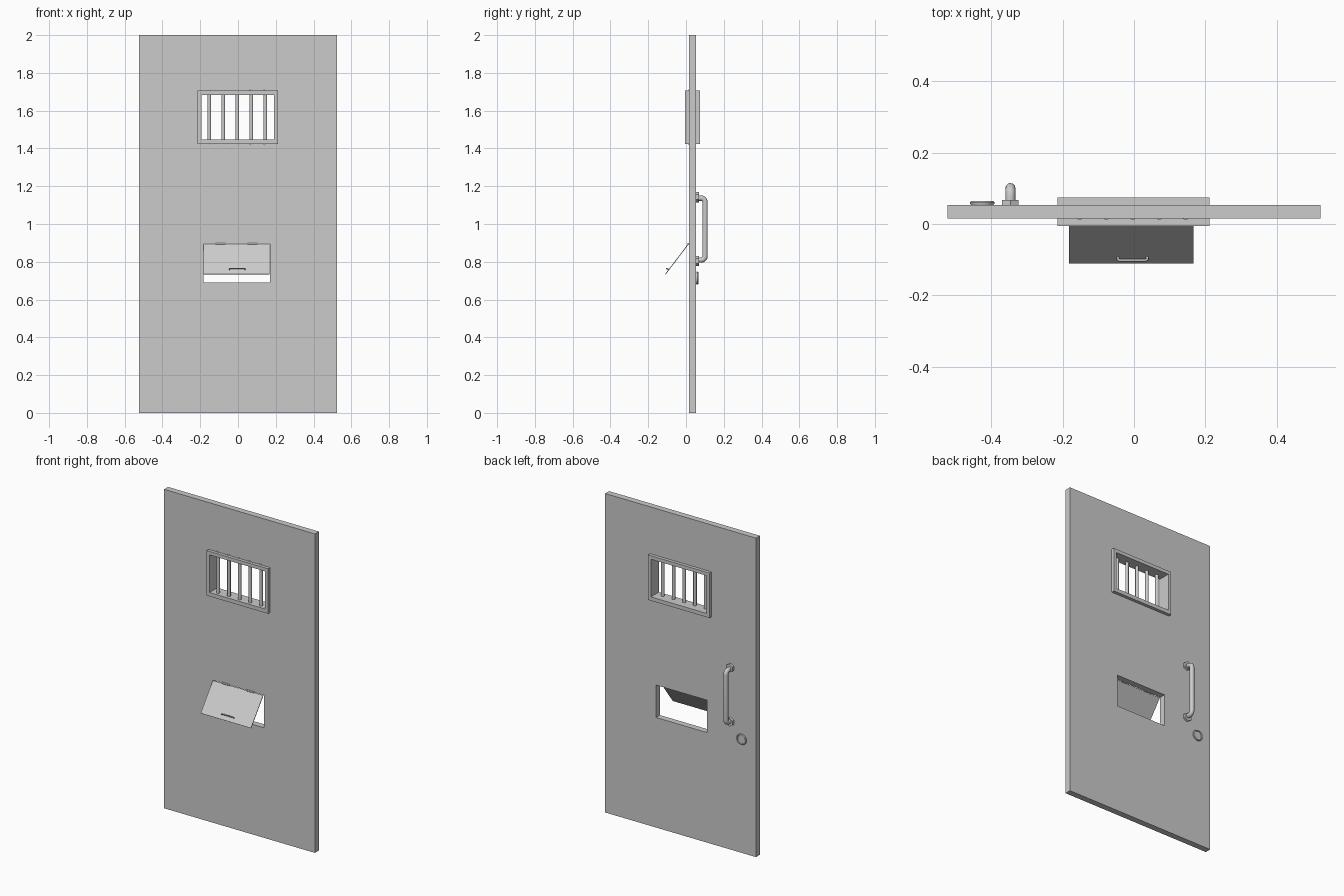
import bpy, bmesh, math
from mathutils import Matrix, Vector

if "Cube" in bpy.data.objects:
    bpy.data.objects.remove(bpy.data.objects["Cube"])


def add_object(name, bm, smooth=False):
    bmesh.ops.recalc_face_normals(bm, faces=bm.faces)
    mesh = bpy.data.meshes.new(name)
    bm.to_mesh(mesh)
    bm.free()
    ob = bpy.data.objects.new(name, mesh)
    bpy.context.collection.objects.link(ob)
    if smooth:
        bpy.ops.object.select_all(action='DESELECT')
        ob.select_set(True)
        bpy.context.view_layer.objects.active = ob
        bpy.ops.object.shade_smooth_by_angle(angle=math.radians(35))
    return ob


def box(name, x0, x1, y0, y1, z0, z1):
    bm = bmesh.new()
    m = Matrix.Translation(((x0 + x1) / 2, (y0 + y1) / 2, (z0 + z1) / 2))
    m = m @ Matrix.Diagonal((x1 - x0, y1 - y0, z1 - z0, 1))
    bmesh.ops.create_cube(bm, size=1, matrix=m)
    return add_object(name, bm)


def cylinder(name, a, b, r, sides=20):
    a, b = Vector(a), Vector(b)
    rot = (b - a).to_track_quat('Z', 'Y').to_matrix().to_4x4()
    bm = bmesh.new()
    bmesh.ops.create_cone(bm, cap_ends=True, segments=sides, radius1=r, radius2=r,
                          depth=(b - a).length, matrix=Matrix.Translation((a + b) / 2) @ rot)
    return add_object(name, bm, sides > 8)


def lathe_y(name, profile, cx, cz, sides=32):
    # Profile of (radius, y) spun about the y axis
    bm = bmesh.new()
    vs = [bm.verts.new((cx + r, y, cz)) for r, y in profile]
    es = [bm.edges.new(p) for p in zip(vs, vs[1:])]
    bmesh.ops.spin(bm, geom=vs + es, cent=(cx, 0, cz), axis=(0, 1, 0),
                   angle=2 * math.pi, steps=sides)
    bmesh.ops.remove_doubles(bm, verts=bm.verts, dist=1e-5)
    return add_object(name, bm, True)


def u_handle(name, x_axis, out, origin, length, depth, bend, r):
    # U-shaped rod with rounded corners, centred on origin
    half = length / 2
    pts = [(-half, 0)]
    for cx, start in ((-half + bend, math.pi), (half - bend, math.pi / 2)):
        for i in range(7):
            t = start - i * math.pi / 12
            pts.append((cx + bend * math.cos(t), depth - bend + bend * math.sin(t)))
    pts.append((half, 0))
    curve = bpy.data.curves.new(name, 'CURVE')
    curve.dimensions = '3D'
    curve.bevel_depth = r
    curve.bevel_resolution = 4
    curve.use_fill_caps = True
    sp = curve.splines.new('POLY')
    sp.points.add(len(pts) - 1)
    for p, (u, v) in zip(sp.points, pts):
        p.co = (*(Vector(origin) + u * Vector(x_axis) + v * Vector(out)), 1)
    ob = bpy.data.objects.new(name, curve)
    bpy.context.collection.objects.link(ob)
    return ob


# Door panel with two openings
panel = box("door_panel", -0.523, 0.523, 0.015, 0.054, 0, 2)
for hole in ((-0.205, 0.202, 1.437, 1.695), (-0.182, 0.17, 0.69, 0.893)):
    cutter = box("cutter", hole[0], hole[1], -0.1, 0.2, hole[2], hole[3])
    mod = panel.modifiers.new("opening", 'BOOLEAN')
    mod.operation, mod.solver, mod.object = 'DIFFERENCE', 'EXACT', cutter
    bpy.ops.object.select_all(action='DESELECT')
    bpy.context.view_layer.objects.active = panel
    panel.select_set(True)
    bpy.ops.object.modifier_apply(modifier=mod.name)
    bpy.data.objects.remove(cutter)

# Window frame: one mitred rectangular ring
bm = bmesh.new()
rings = []
for x0, x1, z0, z1, y in ((-0.215, 0.212, 1.424, 1.706, -0.005), (-0.215, 0.212, 1.424, 1.706, 0.074),
                          (-0.194, 0.191, 1.448, 1.684, 0.074), (-0.194, 0.191, 1.448, 1.684, -0.005)):
    rings.append([bm.verts.new((x, y, z)) for x, z in ((x0, z0), (x1, z0), (x1, z1), (x0, z1))])
for i in range(4):
    a, b = rings[i], rings[(i + 1) % 4]
    for j in range(4):
        k = (j + 1) % 4
        bm.faces.new((a[j], a[k], b[k], b[j]))
add_object("window_frame", bm)

# Window bars, poking slightly through the frame
for i in range(5):
    x = -0.152 + i * 0.0742
    cylinder(f"window_bar_{i + 1}", (x, 0.022, 1.418), (x, 0.022, 1.711), 0.010)

# Food flap, swung open about its top edge
swing = Matrix.Translation((0, 0.012, 0.893)) @ Matrix.Rotation(-0.65, 4, 'X')
flap = box("food_flap", -0.182, 0.167, -0.002, 0.002, -0.2, 0)
flap.matrix_world = swing
pull = u_handle("flap_pull", (1, 0, 0), (0, -1, 0), (-0.004, 0, -0.171), 0.082, 0.013, 0.006, 0.0035)
pull.matrix_world = swing
for i, x in enumerate((-0.092, 0.076)):
    cylinder(f"flap_hinge_{i + 1}", (x - 0.027, 0.012, 0.895), (x + 0.027, 0.012, 0.895), 0.005, 16)

# Pull handle on the back with hexagonal mounts
u_handle("pull_handle", (0, 0, 1), (0, 1, 0), (-0.347, 0.05, 0.973), 0.328, 0.051, 0.022, 0.014)
for i, z in enumerate((0.804, 1.142)):
    cylinder(f"handle_mount_{i + 1}", (-0.347, 0.053, z), (-0.347, 0.068, z), 0.027, 6)

# Round lock plate with a raised rim
lathe_y("lock_plate", [(0, 0.052), (0.031, 0.052), (0.034, 0.057), (0.034, 0.061),
                       (0.031, 0.065), (0.026, 0.065), (0.024, 0.061), (0, 0.061)], -0.426, 0.714)
